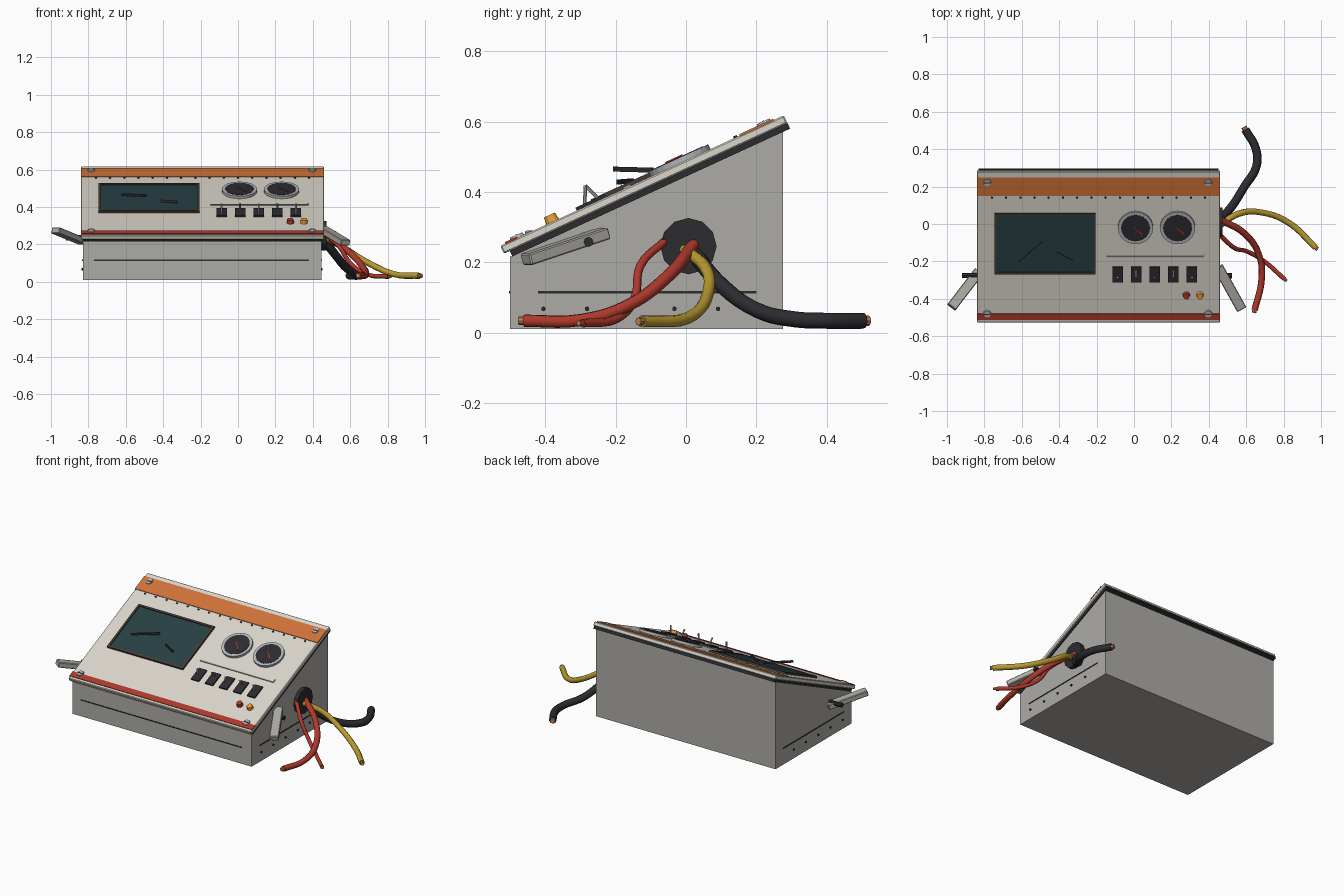
import bpy, bmesh, math
from mathutils import Matrix, Vector

if "Cube" in bpy.data.objects:
    bpy.data.objects.remove(bpy.data.objects["Cube"])

SLOPE = math.atan(0.46)
# Local frame of the sloping panel: x across, y up the slope, z outward
PANEL = Matrix.Translation((0, -0.125, 0.4325)) @ Matrix.Rotation(SLOPE, 4, 'X')
WORLD = Matrix.Identity(4)


def mat(name, r, g, b):
    m = bpy.data.materials.new(name)
    m.diffuse_color = (r, g, b, 1)
    m.use_nodes = True
    m.node_tree.nodes["Principled BSDF"].inputs["Base Color"].default_value = m.diffuse_color
    return m


CREAM = mat("cream", 0.70, 0.67, 0.60)
GREY = mat("warm_grey", 0.42, 0.41, 0.38)
STEEL = mat("steel", 0.45, 0.47, 0.49)
DARK = mat("dark", 0.025, 0.025, 0.03)
ORANGE = mat("orange", 0.62, 0.17, 0.04)
RED = mat("red", 0.42, 0.04, 0.025)
YELLOW = mat("yellow", 0.48, 0.32, 0.03)
AMBER = mat("amber", 0.85, 0.35, 0.04)
GLASS = mat("glass", 0.02, 0.05, 0.055)
BROWN = mat("brown", 0.06, 0.045, 0.035)
COPPER = mat("copper", 0.55, 0.22, 0.08)


def finish(name, bm, material, m=WORLD):
    bmesh.ops.transform(bm, matrix=m, verts=bm.verts)
    bmesh.ops.recalc_face_normals(bm, faces=bm.faces)
    me = bpy.data.meshes.new(name)
    bm.to_mesh(me)
    bm.free()
    ob = bpy.data.objects.new(name, me)
    bpy.context.collection.objects.link(ob)
    me.materials.append(material)
    return ob


def box(name, lo, hi, material, m=WORLD, bevel=0):
    bm = bmesh.new()
    lo, hi = Vector(lo), Vector(hi)
    bmesh.ops.create_cube(bm, size=1, matrix=Matrix.Translation((lo + hi) / 2) @ Matrix.Diagonal((*(hi - lo), 1)))
    if bevel:
        bmesh.ops.bevel(bm, geom=bm.edges[:], offset=bevel, segments=1, affect='EDGES')
    return finish(name, bm, material, m)


def rod(name, a, b, r, material, m=WORLD, sides=12, r2=None):
    a, b = Vector(a), Vector(b)
    d = b - a
    bm = bmesh.new()
    rot = d.to_track_quat('Z', 'Y').to_matrix().to_4x4()
    bmesh.ops.create_cone(bm, cap_ends=True, segments=sides, radius1=r, radius2=r if r2 is None else r2,
                          depth=d.length, matrix=Matrix.Translation((a + b) / 2) @ rot)
    return finish(name, bm, material, m)


def bar(name, a, b, width, height, material, bevel=0):
    # Box running from a to b, with its width kept level
    a, b = Vector(a), Vector(b)
    d = (b - a).normalized()
    side = d.cross(Vector((0, 0, 1))).normalized()
    m = Matrix((side, d, side.cross(d))).transposed().to_4x4()
    m.translation = (a + b) / 2
    h = (b - a).length / 2
    return box(name, (-width / 2, -h, -height / 2), (width / 2, h, height / 2), material, m, bevel)


def cable(name, pts, r, material):
    cu = bpy.data.curves.new(name, 'CURVE')
    cu.dimensions = '3D'
    cu.bevel_depth, cu.bevel_resolution, cu.resolution_u = r, 2, 5
    cu.use_fill_caps = True
    sp = cu.splines.new('BEZIER')
    sp.bezier_points.add(len(pts) - 1)
    for bp, p in zip(sp.bezier_points, pts):
        bp.co = p
        bp.handle_left_type = bp.handle_right_type = 'AUTO'
    tmp = bpy.data.objects.new(name + "_path", cu)
    bpy.context.collection.objects.link(tmp)
    bpy.context.view_layer.update()
    me = bpy.data.meshes.new_from_object(tmp.evaluated_get(bpy.context.evaluated_depsgraph_get()))
    bpy.data.objects.remove(tmp)
    me.materials.clear()
    me.materials.append(material)
    bpy.context.collection.objects.link(bpy.data.objects.new(name, me))
    # Bare copper end
    end = Vector(pts[-1])
    d = (end - Vector(pts[-2])).normalized()
    d.z = 0
    rod(name + "_copper_end", end - d * 0.01, end + d * 0.016, r * 0.65, COPPER, sides=8)


# Wedge-shaped cabinet
bm = bmesh.new()
profile = [(-0.5, 0.01), (0.275, 0.01), (0.275, 0.572), (-0.5, 0.216)]
face = bm.faces.new([bm.verts.new((-0.83, y, z)) for y, z in profile])
ext = bmesh.ops.extrude_face_region(bm, geom=[face])
bmesh.ops.translate(bm, vec=(1.277, 0, 0), verts=[v for v in ext['geom'] if isinstance(v, bmesh.types.BMVert)])
finish("cabinet", bm, GREY)

# Seam lines and side rivets
box("front_seam", (-0.77, -0.503, 0.112), (0.38, -0.495, 0.118), DARK)
for side, x, s in (("left", -0.83, -1), ("right", 0.447, 1)):
    box(side + "_seam", (x - 0.003, -0.42, 0.112), (x + 0.003, 0.2, 0.118), DARK)
    for i in range(5):
        y = -0.405 + i * 0.124
        rod(f"{side}_rivet_{i}", (x - s * 0.002, y, 0.068), (x + s * 0.006, y, 0.068), 0.007, DARK, sides=6)

# Sloping panel with gasket and coloured strips
box("gasket", (-0.832, -0.425, -0.042), (0.452, 0.444, -0.024), DARK, PANEL)
box("panel", (-0.84, -0.4435, -0.025), (0.46, 0.4435, 0), CREAM, PANEL, 0.004)
box("orange_band", (-0.84, 0.305, -0.002), (0.46, 0.412, 0.004), ORANGE, PANEL)
box("red_strip", (-0.84, -0.427, -0.002), (0.46, -0.39, 0.004), RED, PANEL)
for i in range(16):
    x = -0.76 + i * 0.076
    rod(f"panel_rivet_{i}", (x, 0.293, -0.001), (x, 0.293, 0.005), 0.006, DARK, PANEL, 6)
for i, (x, v) in enumerate([(-0.785, 0.383), (0.397, 0.383), (-0.785, -0.39), (0.397, -0.39)]):
    rod(f"corner_screw_{i}", (x, v, -0.001), (x, v, 0.009), 0.022, STEEL, PANEL, 12, 0.019)
    box(f"screw_slot_{i}", (x - 0.016, v - 0.003, 0.008), (x + 0.016, v + 0.003, 0.0105), DARK, PANEL)

# Screen with raised frame and glass shards
L, R, B, T, w = -0.745, -0.205, -0.155, 0.203, 0.013
for n, lo, hi in (("left", (L, B), (L + w, T)), ("right", (R - w, B), (R, T)),
                  ("bottom", (L + w, B), (R - w, B + w)), ("top", (L + w, T - w), (R - w, T))):
    box(f"screen_frame_{n}", (*lo, -0.002), (*hi, 0.012), BROWN, PANEL)
box("screen_glass", (L + w, B + w, -0.002), (R - w, T - w, 0.006), GLASS, PANEL)
bar("glass_shard_long", (-0.62, -0.205, 0.465), (-0.49, -0.095, 0.462), 0.005, 0.014, DARK)
bar("glass_shard_short", (-0.41, -0.15, 0.432), (-0.325, -0.195, 0.428), 0.005, 0.014, DARK)

# Round gauges
for i, x in enumerate((0.008, 0.233)):
    rod(f"gauge_rim_{i}", (x, 0.12, -0.002), (x, 0.12, 0.015), 0.094, STEEL, PANEL, 24)
    rod(f"gauge_face_{i}", (x, 0.12, 0.01), (x, 0.12, 0.0165), 0.077, DARK, PANEL, 24)
    needle = PANEL @ Matrix.Translation((x + 0.012, 0.108, 0)) @ Matrix.Rotation(math.radians(-46), 4, 'Z')
    box(f"gauge_needle_{i}", (-0.034, -0.003, 0.015), (0.034, 0.003, 0.02), RED, needle)

# Trim line above the toggle switches
box("switch_trim", (-0.147, -0.058, -0.002), (0.377, -0.05, 0.005), GREY, PANEL)
box("switch_trim_tip", (0.369, -0.058, -0.002), (0.377, -0.035, 0.005), GREY, PANEL)
for i in range(5):
    x = -0.088 + i * 0.0995
    box(f"switch_plate_{i}", (x - 0.028, -0.204, -0.002), (x + 0.028, -0.112, 0.009), DARK, PANEL)
    y0, z0 = ((-0.288, 0.36), (-0.25, 0.382))[i % 2]
    rod(f"switch_lever_{i}", (x, y0, z0), (x, -0.286, 0.418), 0.005, STEEL, sides=8)

# Indicator lamps
for n, x, c in (("red", 0.28, RED), ("amber", 0.353, AMBER)):
    rod(n + "_lamp", (x, -0.28, -0.002), (x, -0.28, 0.021), 0.02, c, PANEL, 12, 0.017)

# Bent side handles and their bolts
bar("right_handle", (0.45, -0.23, 0.283), (0.575, -0.455, 0.208), 0.055, 0.034, GREY, 0.004)
bar("left_handle", (-0.83, -0.255, 0.215), (-0.976, -0.445, 0.275), 0.055, 0.034, GREY, 0.004)
rod("right_handle_bolt", (0.44, -0.277, 0.258), (0.525, -0.277, 0.258), 0.014, DARK, sides=8)
rod("left_handle_bolt", (-0.82, -0.275, 0.235), (-0.92, -0.275, 0.235), 0.014, DARK, sides=8)

# Cable outlet and loose cables
rod("cable_grommet", (0.44, 0.007, 0.246), (0.472, 0.007, 0.246), 0.08, DARK, sides=12)
cable("black_cable", [(0.455, 0.02, 0.23), (0.52, 0.09, 0.145), (0.59, 0.2, 0.065), (0.655, 0.31, 0.038),
                      (0.652, 0.4, 0.034), (0.595, 0.505, 0.034)], 0.023, DARK)
cable("yellow_cable", [(0.455, -0.01, 0.24), (0.56, 0.055, 0.185), (0.68, 0.062, 0.11), (0.83, 0.005, 0.042),
                       (0.97, -0.125, 0.032)], 0.017, YELLOW)
cable("thick_red_cable", [(0.455, 0.025, 0.255), (0.59, -0.05, 0.162), (0.67, -0.17, 0.075), (0.682, -0.3, 0.036),
                          (0.645, -0.46, 0.034)], 0.018, RED)
cable("thin_red_cable", [(0.455, -0.055, 0.265), (0.54, -0.13, 0.19), (0.6, -0.145, 0.1), (0.69, -0.195, 0.04),
                         (0.805, -0.295, 0.027)], 0.012, RED)
